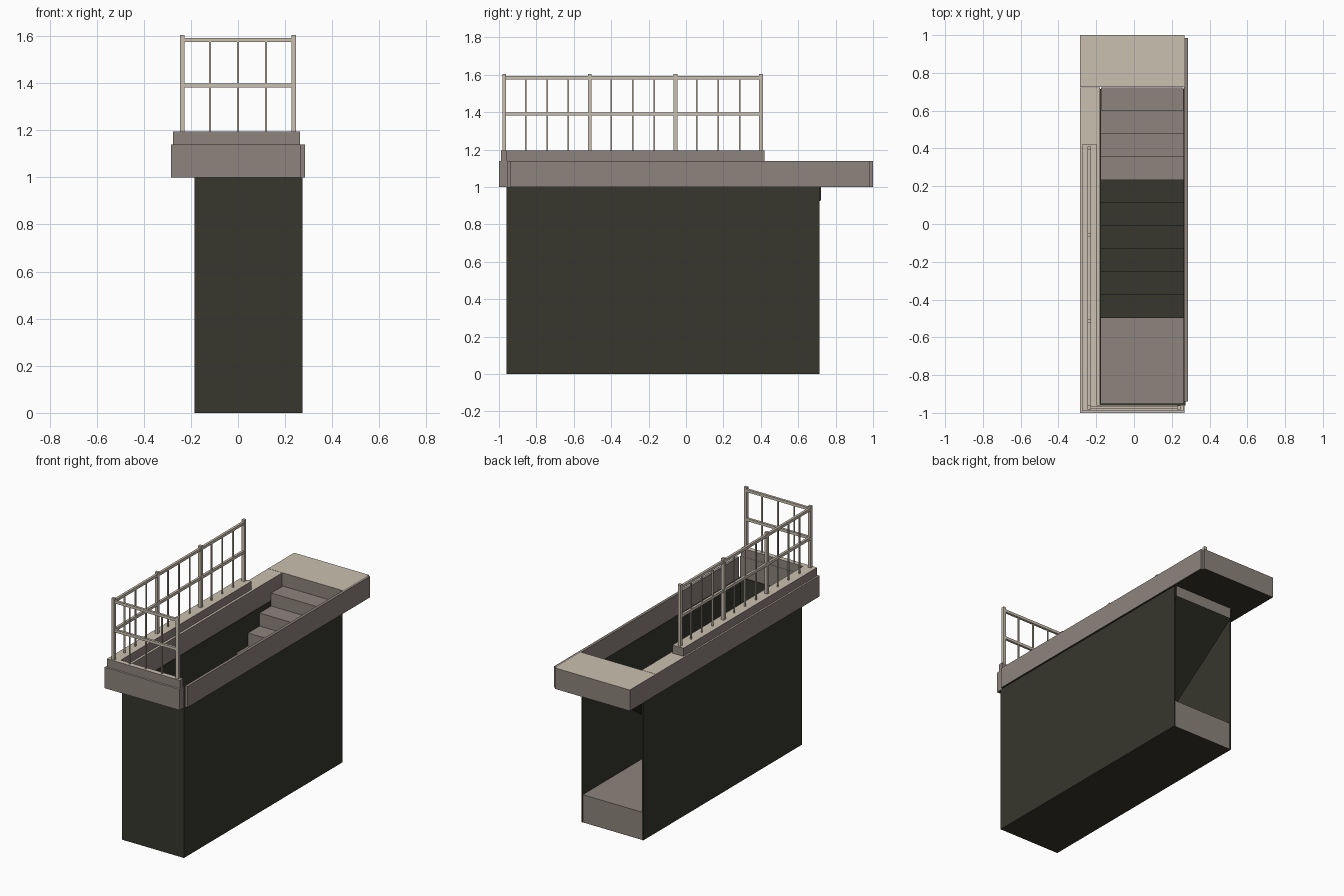
import bpy, bmesh

if "Cube" in bpy.data.objects:
    bpy.data.objects.remove(bpy.data.objects["Cube"])


def material(name, rgb):
    m = bpy.data.materials.new(name)
    m.diffuse_color = (*rgb, 1)
    m.use_nodes = True
    m.node_tree.nodes["Principled BSDF"].inputs["Base Color"].default_value = m.diffuse_color
    return m


STONE = material("grey brown stone", (0.27, 0.23, 0.205))
BEIGE = material("pale beige", (0.60, 0.53, 0.44))
DARK = material("dark olive wall", (0.038, 0.037, 0.027))


def finish(name, bm, mats, rule=None):
    bmesh.ops.recalc_face_normals(bm, faces=bm.faces[:])
    if rule:
        for f in bm.faces:
            f.material_index = rule(f)
    mesh = bpy.data.meshes.new(name)
    bm.to_mesh(mesh)
    bm.free()
    for m in mats:
        mesh.materials.append(m)
    ob = bpy.data.objects.new(name, mesh)
    bpy.context.collection.objects.link(ob)
    return ob


def box(name, x, y, z, side, top=None, bottom=None):
    """Box from (min, max) ranges, with optional top and bottom colours."""
    bm = bmesh.new()
    bmesh.ops.create_cube(bm, size=1)
    for v in bm.verts:
        v.co = [(r[0] + r[1]) / 2 + c * (r[1] - r[0]) for r, c in zip((x, y, z), v.co)]

    def rule(f):
        return 1 if f.normal.z > 0.5 else 2 if f.normal.z < -0.5 else 0
    return finish(name, bm, [side, top or side, bottom or side], rule)


# Shaft: three thin walls, open at the back, with a thick floor slab
FLOOR = 0.185
box("left_wall", (-0.185, -0.175), (-0.96, 0.715), (0, 1.0), DARK)
box("right_wall", (0.263, 0.273), (-0.96, 0.715), (0, 1.0), DARK)
box("front_wall", (-0.175, 0.263), (-0.96, -0.95), (0, 1.0), DARK)
box("floor_slab", (-0.175, 0.263), (-0.95, 0.713), (0, FLOOR), STONE, bottom=DARK)

# Staircase: stepped profile with a sloping soffit, extruded across the shaft
STEPS, BACK, RUN, CAP = 10, 0.722, 0.122, 1.14
RISE = (CAP - FLOOR) / (STEPS + 1)
profile = [(BACK, 0.93)]
for i in range(STEPS):
    z = CAP - RISE * (i + 1)
    profile += [(BACK - RUN * i, z), (BACK - RUN * (i + 1), z)]
front = BACK - RUN * STEPS
profile += [(front, 0.06)]
bm = bmesh.new()
face = bm.faces.new([bm.verts.new((-0.175, y, z)) for y, z in profile])
ext = bmesh.ops.extrude_face_region(bm, geom=[face])
for v in ext["geom"]:
    if isinstance(v, bmesh.types.BMVert):
        v.co.x = 0.263


def stair_colour(f):
    low = f.calc_center_median().y < BACK - 4 * RUN - 0.01
    return 1 if low or f.normal.z < -0.1 or abs(f.normal.x) > 0.5 else 0


finish("stairs", bm, [STONE, DARK], stair_colour)

# Curb around the opening and the landing slab at the head of the stairs
CURB = (1.0, CAP)
box("left_curb", (-0.285, -0.18), (-1.0, 0.723), CURB, STONE, BEIGE, DARK)
box("front_curb", (-0.18, 0.268), (-1.0, -0.955), CURB, STONE, BEIGE, DARK)
box("right_curb", (0.266, 0.285), (-0.94, 0.985), CURB, STONE, bottom=DARK)
box("landing_slab", (-0.285, 0.268), (0.725, 1.0), CURB, STONE, BEIGE, DARK)

# Plinth carrying the railing
PL = (CAP, 1.195)
box("left_plinth", (-0.275, -0.195), (-0.99, 0.42), PL, STONE, BEIGE)
box("front_plinth", (-0.195, 0.263), (-0.99, -0.957), PL, STONE, BEIGE)

# Railing: posts, two rails per side, thin balusters
RX, RY, R = 0.237, -0.972, 0.01
post_ys = [RY + 0.4577 * i for i in range(4)]


def upright(name, x, y, r, top):
    box(name, (x - r, x + r), (y - r, y + r), (1.195, top), BEIGE)


for y in post_ys:
    upright("side_post", -RX, y, R, 1.605)
upright("corner_post", RX, RY, R, 1.605)
for z in (1.39, 1.583):
    zr = (z - 0.009, z + 0.009)
    box("side_rail", (-RX - 0.008, -RX + 0.008), (RY, post_ys[-1]), zr, BEIGE)
    box("front_rail", (-RX, RX), (RY - 0.008, RY + 0.008), zr, BEIGE)
for a, b in zip(post_ys, post_ys[1:]):
    for k in (1, 2, 3):
        upright("side_baluster", -RX, a + (b - a) * k / 4, 0.004, 1.58)
for k in (1, 2, 3):
    upright("front_baluster", -RX + 2 * RX * k / 4, RY, 0.004, 1.58)
